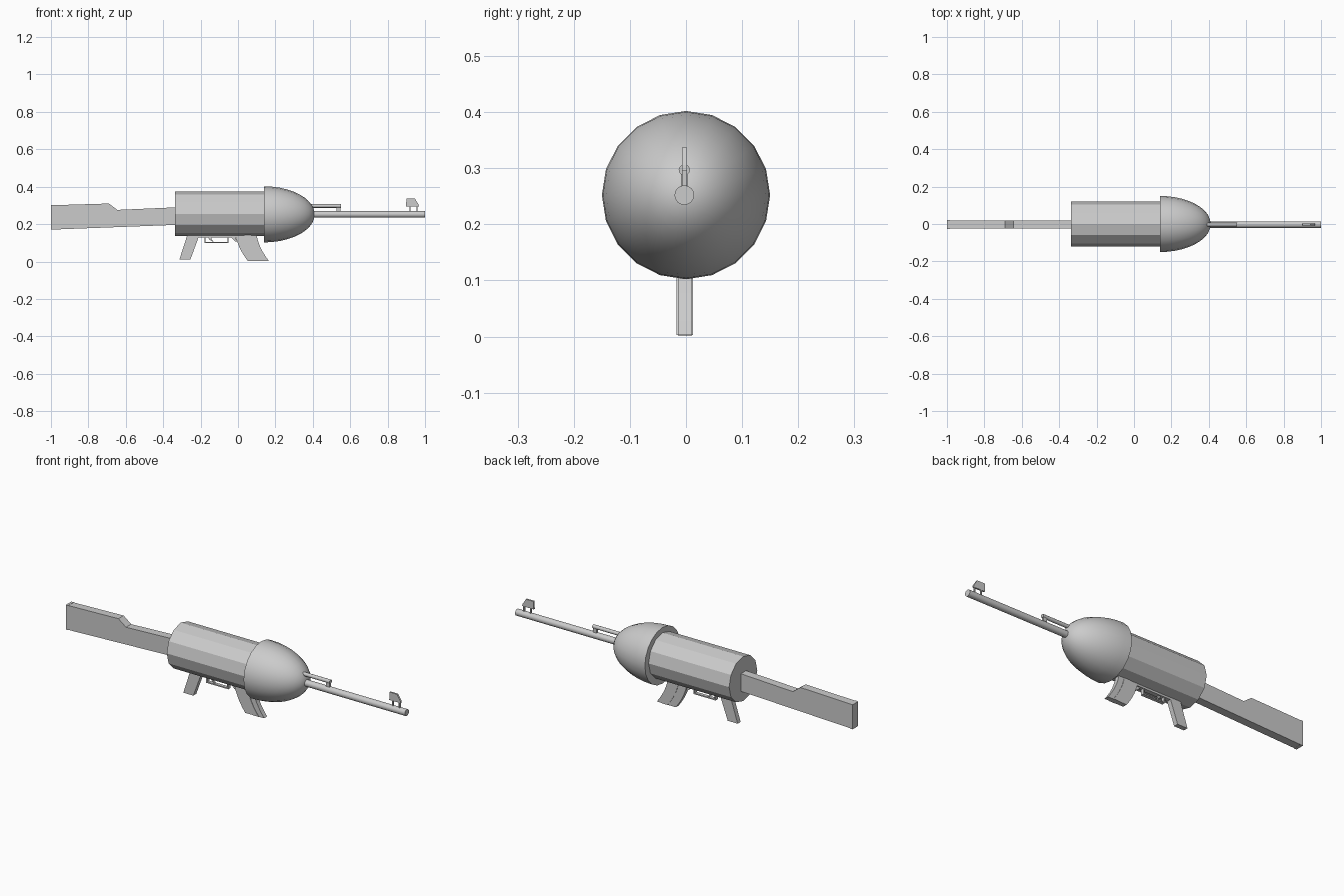
import bpy, bmesh, math

if "Cube" in bpy.data.objects:
    bpy.data.objects.remove(bpy.data.objects["Cube"])

YC = -0.002  # thin parts sit a hair off the centre plane


def finish(name, bm, smooth=False):
    bmesh.ops.remove_doubles(bm, verts=bm.verts, dist=1e-5)
    bmesh.ops.recalc_face_normals(bm, faces=bm.faces)
    me = bpy.data.meshes.new(name)
    bm.to_mesh(me)
    bm.free()
    ob = bpy.data.objects.new(name, me)
    bpy.context.collection.objects.link(ob)
    if smooth:
        bpy.ops.object.select_all(action='DESELECT')
        ob.select_set(True)
        bpy.context.view_layer.objects.active = ob
        bpy.ops.object.shade_smooth_by_angle(angle=math.radians(35))
    return ob


def prism(name, pts, half, y=YC):
    """Extrude an x-z outline across y."""
    bm = bmesh.new()
    f = bm.faces.new([bm.verts.new((x, y - half, z)) for x, z in pts])
    res = bmesh.ops.extrude_face_region(bm, geom=[f])
    verts = [v for v in res['geom'] if isinstance(v, bmesh.types.BMVert)]
    bmesh.ops.translate(bm, verts=verts, vec=(0, 2 * half, 0))
    return finish(name, bm)


def box(name, x0, x1, z0, z1, half, y=YC):
    return prism(name, [(x0, z0), (x1, z0), (x1, z1), (x0, z1)], half, y)


def lathe(name, prof, z, n, y=0.0, smooth=False):
    """Revolve (x, radius) points around an axis along x."""
    bm = bmesh.new()
    rings = []
    for x, r in prof:
        rings.append([bm.verts.new((x, y + r * math.sin(2 * math.pi * i / n),
                                    z + r * math.cos(2 * math.pi * i / n))) for i in range(n)])
    for a, b in zip(rings, rings[1:]):
        for i in range(n):
            j = (i + 1) % n
            bm.faces.new((a[i], a[j], b[j], b[i]))
    for ring, (x, r) in ((rings[0], prof[0]), (rings[-1], prof[-1])):
        if r > 1e-4:
            bm.faces.new(ring)
    return finish(name, bm, smooth)


# shoulder stock with butt plate
prism("stock", [(-0.985, 0.171), (-0.30, 0.197), (-0.30, 0.291), (-0.645, 0.276),
                (-0.69, 0.31), (-0.985, 0.301)], 0.022)
prism("butt_plate", [(-1.0, 0.17), (-0.985, 0.17), (-0.985, 0.302), (-1.0, 0.301)], 0.0235)

# faceted drum body and smooth domed nose
lathe("body", [(-0.338, 0.119), (0.15, 0.119)], 0.255, 12)
dome = [(0.138 + 0.272 * math.sin(t), 0.15 * math.cos(t))
        for t in (math.pi / 2 * i / 10 for i in range(10))] + [(0.41, 0.0)]
lathe("nose", dome, 0.252, 20, smooth=True)

# barrel and gas tube
lathe("barrel", [(0.35, 0.0175), (1.0, 0.0175)], 0.252, 16, -0.003, True)
lathe("gas_tube", [(0.33, 0.01), (0.55, 0.01)], 0.297, 12, -0.003, True)
box("gas_block", 0.527, 0.547, 0.255, 0.297, 0.006, -0.003)

# front sight on two legs
prism("front_sight", [(0.899, 0.295), (0.967, 0.295), (0.965, 0.306), (0.945, 0.337),
                      (0.90, 0.337)], 0.0045, -0.003)
for i, x in enumerate((0.916, 0.955)):
    box(f"sight_leg_{i}", x, x + 0.006, 0.262, 0.296, 0.0045, -0.003)

# pistol grip
prism("grip", [(-0.313, 0.012), (-0.254, 0.012), (-0.205, 0.145), (-0.27, 0.145)], 0.0125)

# trigger guard frame, trigger and magazine catch
box("lower_rail", -0.22, 0.0, 0.128, 0.142, 0.012)
box("guard_bottom", -0.18, -0.05, 0.099, 0.105, 0.009)
for i, x in enumerate((-0.18, -0.056)):
    box(f"guard_side_{i}", x, x + 0.006, 0.10, 0.135, 0.009)
prism("trigger", [(-0.160, 0.132), (-0.143, 0.132), (-0.143, 0.119), (-0.130, 0.107),
                  (-0.137, 0.106), (-0.154, 0.118)], 0.004)
prism("magazine_catch", [(-0.04, 0.132), (-0.015, 0.132), (-0.005, 0.108), (-0.015, 0.108)], 0.006)


# curved magazine with a raised centre rib
def swept(name, a, b, half):
    def edge(s):
        pts = []
        for i in range(7):
            t = i / 6
            top = -0.014 + 0.112 * s
            pts.append((top + 0.02 * t + 0.047 * t * t, 0.15 - t * (0.148 - 0.001 * s)))
        return pts
    return prism(name, edge(a) + edge(b)[::-1], half)


swept("magazine", 0.0, 1.0, 0.0125)
swept("magazine_rib", 0.42, 0.72, 0.0145)
